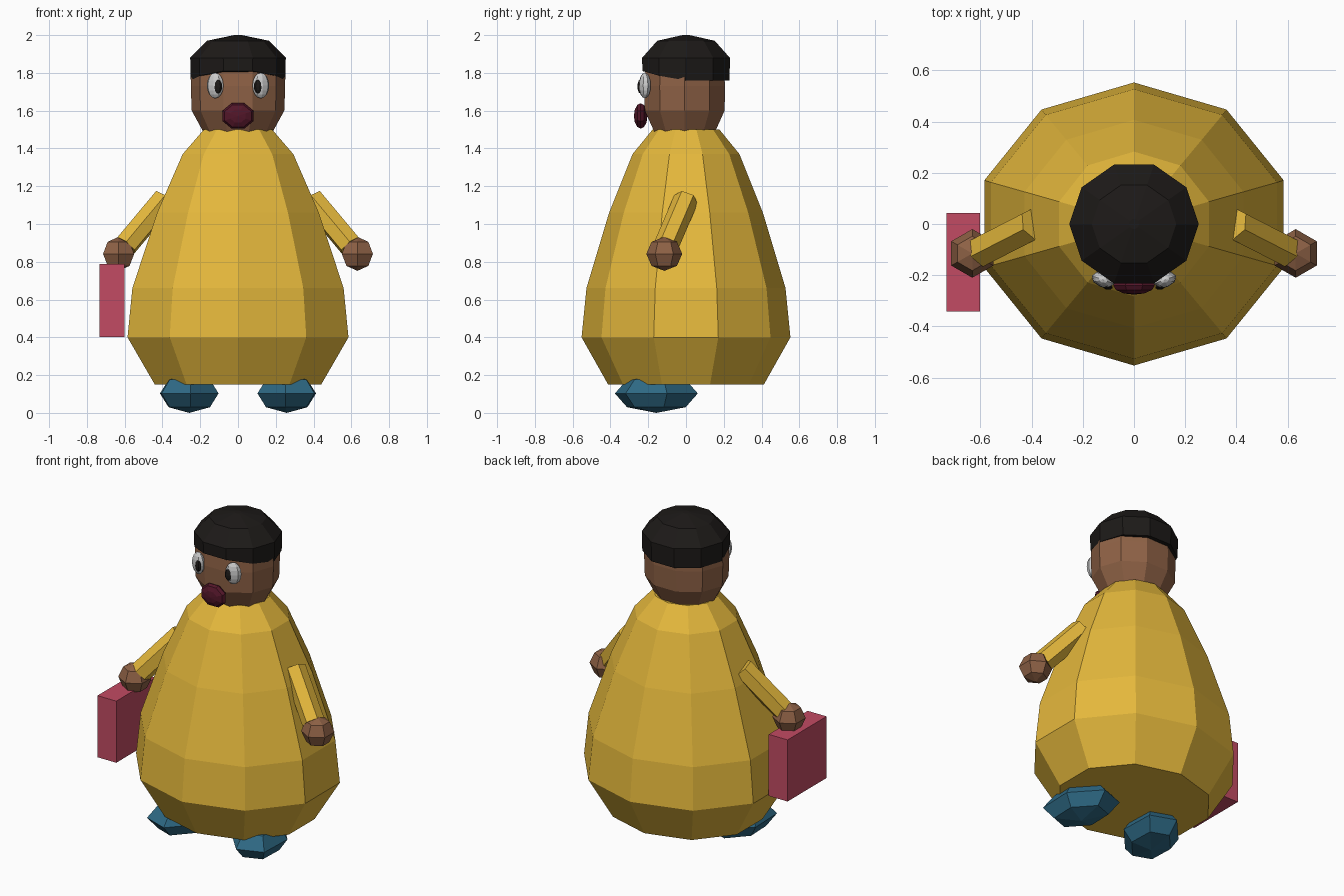
import bpy, bmesh, math
from mathutils import Vector, Matrix

if "Cube" in bpy.data.objects:
    bpy.data.objects.remove(bpy.data.objects["Cube"])


def mat(name, r, g, b):
    m = bpy.data.materials.new(name)
    m.diffuse_color = (r, g, b, 1)
    m.use_nodes = True
    m.node_tree.nodes["Principled BSDF"].inputs["Base Color"].default_value = m.diffuse_color
    return m


YELLOW = mat("yellow_cloth", 0.78, 0.48, 0.045)
SKIN = mat("skin", 0.27, 0.12, 0.06)
BLACK = mat("black", 0.012, 0.010, 0.009)
WHITE = mat("white", 0.8, 0.8, 0.8)
MAROON = mat("maroon", 0.085, 0.008, 0.022)
PINK = mat("pink", 0.54, 0.07, 0.125)
BLUE = mat("blue", 0.027, 0.14, 0.23)


def finish(name, bm, material):
    bmesh.ops.recalc_face_normals(bm, faces=bm.faces[:])
    me = bpy.data.meshes.new(name)
    bm.to_mesh(me)
    bm.free()
    me.materials.append(material)
    ob = bpy.data.objects.new(name, me)
    bpy.context.collection.objects.link(ob)
    return ob


def loft(name, rings, material, n=10, start=0.0, cy=0.0):
    """Stack of elliptical rings (x radius, y radius, z), capped at both ends."""
    bm = bmesh.new()
    loops = []
    for rx, ry, z in rings:
        loops.append([bm.verts.new((rx * math.cos(start + k * math.tau / n),
                                    cy + ry * math.sin(start + k * math.tau / n), z))
                      for k in range(n)])
    for a, b in zip(loops, loops[1:]):
        for k in range(n):
            j = (k + 1) % n
            bm.faces.new((a[k], a[j], b[j], b[k]))
    bm.faces.new(loops[0][::-1])
    bm.faces.new(loops[-1])
    return finish(name, bm, material)


def ball(name, loc, radii, material, seg=6, rings=4, rot=None, turn=0.0):
    """Low-poly ellipsoid; turn spins the facets before scaling."""
    bm = bmesh.new()
    bmesh.ops.create_uvsphere(bm, u_segments=seg, v_segments=rings, radius=1)
    m = Matrix.Translation(loc) @ (rot or Matrix()) @ Matrix.Diagonal((*radii, 1))
    bm.transform(m @ Matrix.Rotation(turn, 4, 'Z'))
    return finish(name, bm, material)


def rod(name, a, b, r, material, n=6):
    a, b = Vector(a), Vector(b)
    bm = bmesh.new()
    bmesh.ops.create_cone(bm, cap_ends=True, segments=n, radius1=r, radius2=r,
                          depth=(b - a).length)
    q = (b - a).to_track_quat('Z', 'Y').to_matrix().to_4x4()
    bm.transform(Matrix.Translation((a + b) / 2) @ q)
    return finish(name, bm, material)


# Robe
loft("robe", [(0.463, 0.412, 0.15), (0.615, 0.553, 0.40), (0.588, 0.527, 0.66),
              (0.45, 0.407, 1.06), (0.308, 0.283, 1.37), (0.19, 0.177, 1.50)],
     YELLOW, start=math.radians(18))

# Head
loft("head", [(0.185, 0.17, 1.49), (0.245, 0.222, 1.60), (0.25, 0.225, 1.73),
              (0.245, 0.215, 1.86)], SKIN, cy=-0.007)

# Hair cap, with its rim raised over the face
hair = loft("hair", [(0.25, 0.243, 1.76), (0.253, 0.244, 1.88), (0.165, 0.16, 1.97),
                     (0.02, 0.02, 2.0)], BLACK)
for v in hair.data.vertices:
    if v.co.z < 1.8 and v.co.y < -0.1:
        v.co.z = 1.81 if abs(v.co.x) < 0.1 else 1.785

# Mouth: ellipsoid whose poles face front and back
ball("mouth", (0, -0.24, 1.572), (0.088, 0.073, 0.036), MAROON, 8, 6,
     Matrix.Rotation(math.pi / 2, 4, 'X'), math.pi / 8)

for side, s in (("left", -1), ("right", 1)):
    # Eyes
    lean = Matrix.Rotation(s * 0.35, 4, 'Z')
    ball(side + "_eye", (s * 0.121, -0.218, 1.733), (0.047, 0.03, 0.068), WHITE, 8, 8, lean)
    ball(side + "_pupil", (s * 0.106, -0.242, 1.728), (0.024, 0.014, 0.037), BLACK, 8, 6, lean)
    # Arms and hands
    rod(side + "_sleeve", (s * 0.39, 0.0, 1.13), (s * 0.595, -0.105, 0.885), 0.066, YELLOW)
    ball(side + "_hand", (s * 0.632, -0.115, 0.842), (0.095, 0.095, 0.09), SKIN)
    # Shoes, toes turned out
    ball(side + "_shoe", (s * 0.258, -0.157, 0.103), (0.165, 0.235, 0.103), BLUE,
         rot=Matrix.Rotation(s * math.radians(20), 4, 'Z'), turn=math.pi / 6)

# Case held in the left hand
bm = bmesh.new()
bmesh.ops.create_cube(bm, size=1)
bm.transform(Matrix.Translation((-0.667, -0.15, 0.595)) @ Matrix.Diagonal((0.13, 0.385, 0.385, 1)))
finish("case", bm, PINK)
